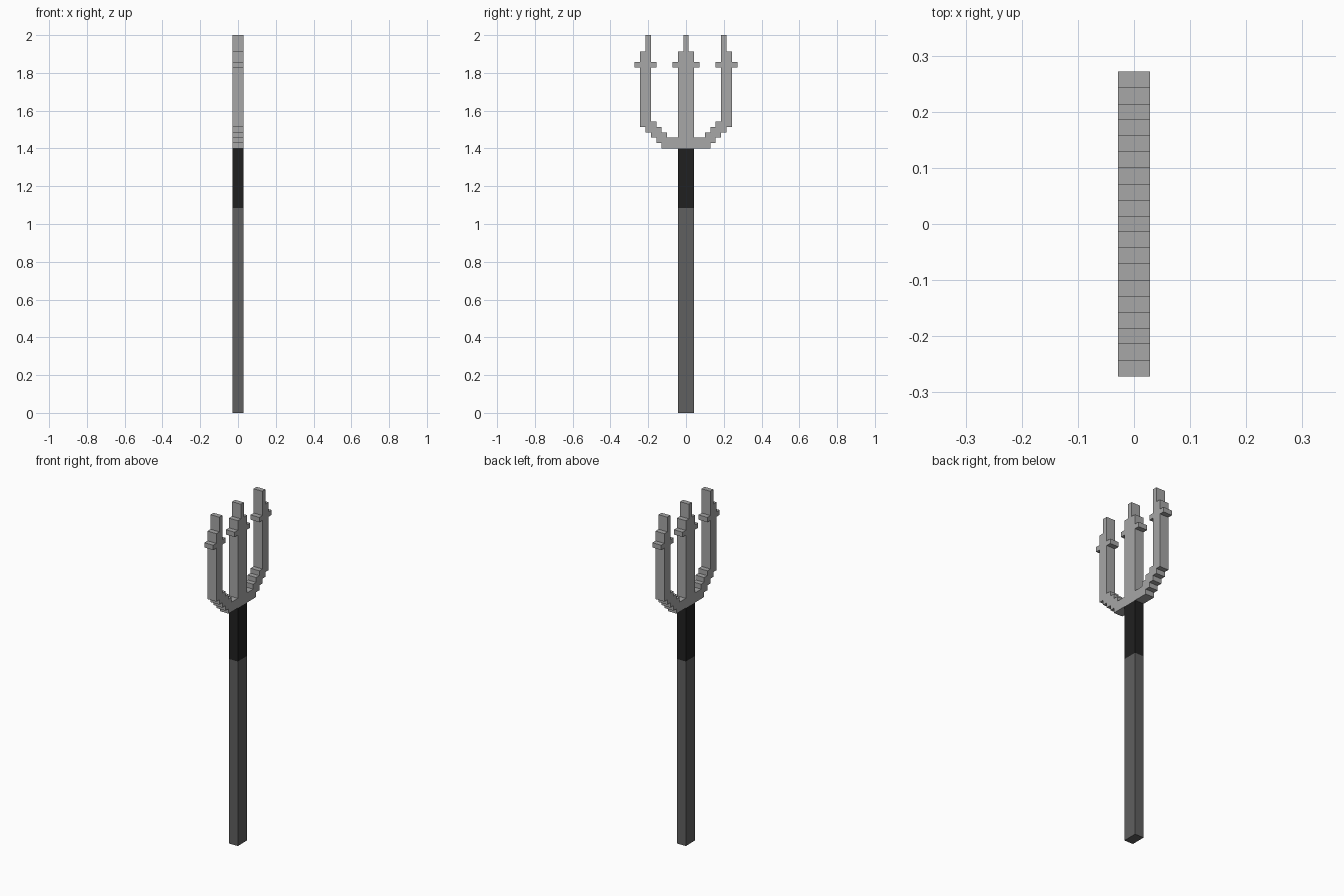
import bpy
import bmesh

if "Cube" in bpy.data.objects:
    bpy.data.objects.remove(bpy.data.objects["Cube"], do_unlink=True)

U = 2 / 70  # one block of the stepped design


def material(name, grey):
    m = bpy.data.materials.new(name)
    m.use_nodes = True
    colour = (grey, grey, grey, 1)
    m.diffuse_color = colour
    bsdf = m.node_tree.nodes["Principled BSDF"]
    bsdf.inputs["Base Color"].default_value = colour
    bsdf.inputs["Roughness"].default_value = 0.8
    return m


def extruded(name, half, mat):
    """Mirror a half outline (y, z in blocks) across y = 0 and extrude it along x."""
    outline = half + [(-y, z) for y, z in reversed(half)]
    bm = bmesh.new()
    face = bm.faces.new([bm.verts.new((-U, y * U, z * U)) for y, z in outline])
    ext = bmesh.ops.extrude_face_region(bm, geom=[face], use_keep_orig=True)
    verts = [g for g in ext["geom"] if isinstance(g, bmesh.types.BMVert)]
    bmesh.ops.translate(bm, vec=(2 * U, 0, 0), verts=verts)
    bmesh.ops.recalc_face_normals(bm, faces=bm.faces[:])
    mesh = bpy.data.meshes.new(name)
    bm.to_mesh(mesh)
    bm.free()
    mesh.materials.append(mat)
    obj = bpy.data.objects.new(name, mesh)
    bpy.context.collection.objects.link(obj)
    return obj


light_steel = material("light steel", 0.385)
dark_steel = material("dark steel", 0.115)
black_wrap = material("black wrap", 0.0145)

# Handle
extruded("shaft", [(1.5, 0), (1.5, 38)], dark_steel)
extruded("grip", [(1.5, 38), (1.5, 49)], black_wrap)

# Three-pronged head
outer_edge = [(4.5, 49), (4.5, 50), (5.5, 50), (5.5, 51), (6.5, 51), (6.5, 52),
              (7.5, 52), (7.5, 53), (8.5, 53)]
side_tip = [(8.5, 64), (9.5, 64), (9.5, 65), (8.5, 65), (8.5, 67), (7.5, 67),
            (7.5, 70), (6.5, 70), (6.5, 65), (5.5, 65), (5.5, 64), (6.5, 64)]
inner_edge = [(6.5, 54), (5.5, 54), (5.5, 53), (4.5, 53), (4.5, 52), (3.5, 52),
              (3.5, 51), (1.5, 51)]
centre_tip = [(1.5, 64), (2.5, 64), (2.5, 65), (1.5, 65), (1.5, 67), (0.5, 67), (0.5, 70)]
extruded("trident_head", outer_edge + side_tip + inner_edge + centre_tip, light_steel)
